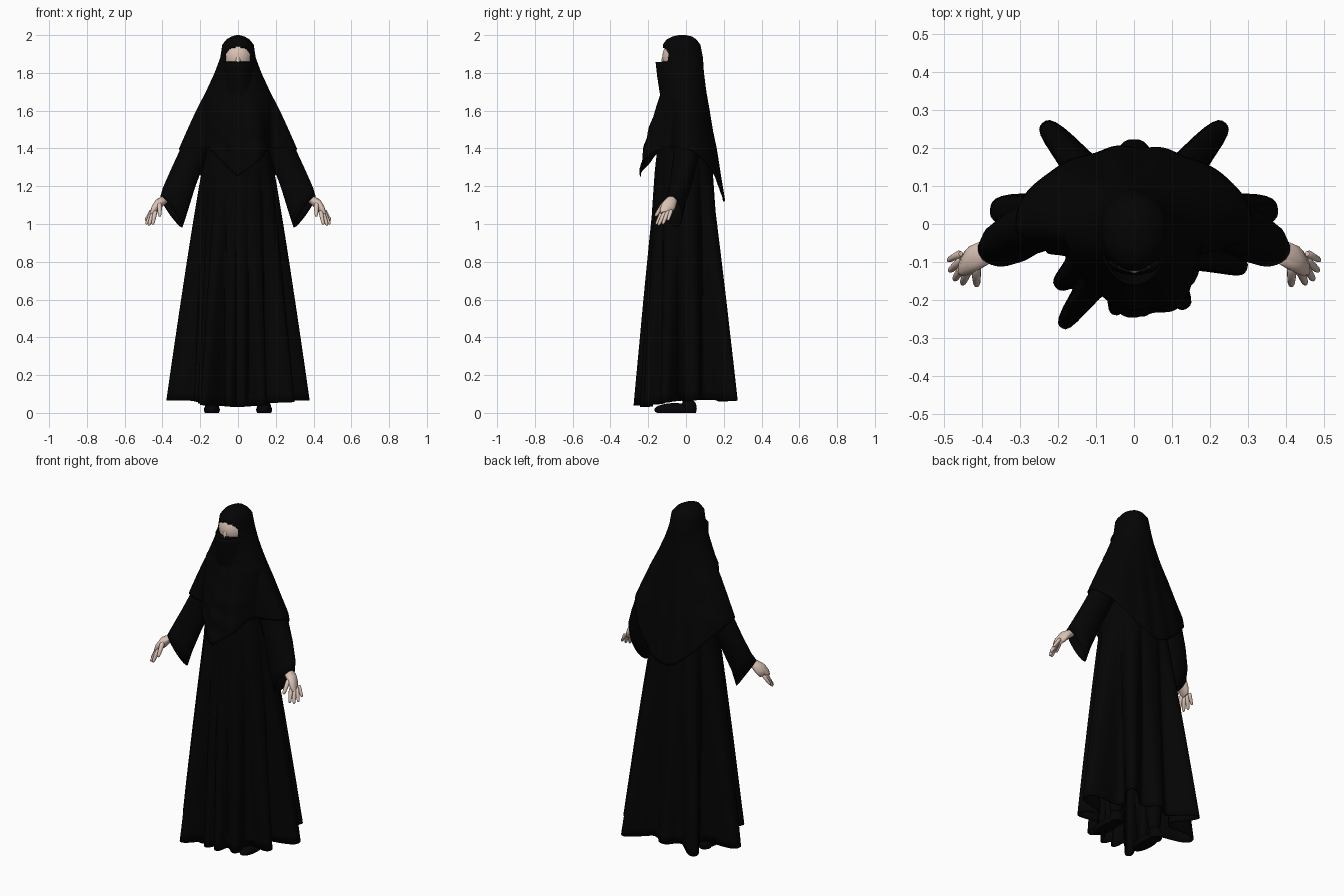
import bpy, bmesh, math
from mathutils import Vector

if "Cube" in bpy.data.objects:
    bpy.data.objects.remove(bpy.data.objects["Cube"])


def material(name, color):
    m = bpy.data.materials.new(name)
    m.use_nodes = True
    m.diffuse_color = (*color, 1)
    bsdf = m.node_tree.nodes["Principled BSDF"]
    bsdf.inputs["Base Color"].default_value = (*color, 1)
    bsdf.inputs["Roughness"].default_value = 0.9
    return m


BLACK = material("black cloth", (0.0012, 0.0012, 0.0012))
SHOE = material("black leather", (0.0015, 0.0014, 0.0014))
SKIN = material("fair skin", (0.7, 0.54, 0.46))


def finish(name, bm, mat, thick=0, angle=60):
    bmesh.ops.recalc_face_normals(bm, faces=bm.faces)
    mesh = bpy.data.meshes.new(name)
    bm.to_mesh(mesh)
    bm.free()
    ob = bpy.data.objects.new(name, mesh)
    bpy.context.collection.objects.link(ob)
    mesh.materials.append(mat)
    bpy.ops.object.select_all(action="DESELECT")
    ob.select_set(True)
    bpy.context.view_layer.objects.active = ob
    bpy.ops.object.shade_smooth_by_angle(angle=math.radians(angle))
    if thick:
        mod = ob.modifiers.new("thickness", "SOLIDIFY")
        mod.thickness = thick
        mod.offset = -1


def loft(bm, rings, closed=True, cap_start=True, cap_end=False):
    """Skin a list of point rings with quads."""
    rows = [[bm.verts.new(p) for p in ring] for ring in rings]
    n = len(rows[0])
    for a, b in zip(rows, rows[1:]):
        for i in range(n if closed else n - 1):
            j = (i + 1) % n
            bm.faces.new((a[i], a[j], b[j], b[i]))
    if cap_start:
        bm.faces.new(rows[0])
    if cap_end:
        bm.faces.new(rows[-1])


def oval(c, u, v, n=24):
    c, u, v = Vector(c), Vector(u), Vector(v)
    return [c + u * math.cos(2 * math.pi * i / n) + v * math.sin(2 * math.pi * i / n)
            for i in range(n)]


def ball(bm, center, size, seg=24):
    made = bmesh.ops.create_uvsphere(bm, u_segments=seg, v_segments=seg // 2, radius=1)["verts"]
    for v in made:
        v.co = Vector([v.co[k] * size[k] + center[k] for k in range(3)])


def table(rows, z):
    """Linear look-up in rows ordered by falling height."""
    for a, b in zip(rows, rows[1:]):
        if z >= b[0]:
            t = min(1, max(0, (a[0] - z) / (a[0] - b[0])))
            return [p + (q - p) * t for p, q in zip(a[1:], b[1:])]
    return rows[-1][1:]


def polar(a, b, ang, n=2):
    """Radius of a superellipse at an angle."""
    return (abs(math.cos(ang) / a) ** n + abs(math.sin(ang) / b) ** n) ** (-1 / n)


def bump(ang, deg, spread):
    """Bell curve around a direction, in degrees."""
    off = (math.degrees(ang) - deg + 180) % 360 - 180
    return math.exp(-.5 * abs(off / spread) ** 3)


# --- head cape: rows of half width, front depth, back depth ---
CAPE = [(2.0, .008, .03, .008), (1.993, .034, .06, .042), (1.978, .06, .092, .064),
        (1.95, .083, .112, .086), (1.88, .094, .118, .1), (1.8, .124, .12, .105),
        (1.7, .17, .122, .118), (1.6, .222, .152, .135), (1.5, .268, .187, .15),
        (1.4, .312, .212, .17), (1.27, .325, .232, .19), (1.12, .33, .235, .215)]
CY = -0.01


def cape_point(ang, z):
    w, front, back = table(CAPE, z)
    s = math.sin(ang)
    g = min(1, max(0, (1.75 - z) / .4))
    if s < 0:
        r = max(polar(min(w, .185), front, ang), polar(w, min(front, .085), ang))
        r += g * (.03 * bump(ang, 302, 13) - .015 * bump(ang, 240, 14))
        x = r * math.cos(ang)  # draped swags across the chest
        r += g * .004 * s * s * math.sin(55 * (z - 3 * (x - .03) ** 2 + .25 * x))
    else:
        r = polar(w, back, ang, 2 + .3 * g)
    r += g * .004 * math.sin(11 * ang + .8) * abs(s)
    return (r * math.cos(ang), CY + r * s, z)


def cape_hem(ang):
    s = math.sin(ang)
    if s > 0:
        return 1.4 - .28 * s ** 1.5
    return 1.4 - .15 * max(0, 1 - abs(math.cos(ang)) / .8)


N = 180
angles = [2 * math.pi * i / N for i in range(N)]
fixed = [2, 1.997, 1.993, 1.986, 1.978, 1.965, 1.95, 1.94, 1.932, 1.926, 1.92, 1.913, 1.905,
         1.885, 1.86, 1.83, 1.8]
rings = [[cape_point(a, z) for a in angles] for z in fixed]
for k in range(1, 31):
    rings.append([cape_point(a, 1.8 + (cape_hem(a) - 1.8) * k / 30) for a in angles])
bm = bmesh.new()
loft(bm, rings)
hole = []
for f in bm.faces:
    c = f.calc_center_median()
    rise = (c.z - 1.86) / .077
    if c.y < CY and 0 < rise < 1 and abs(c.x) < .066 * (1 - rise ** 4) ** .5:
        hole.append(f)
bmesh.ops.delete(bm, geom=hole, context="FACES")
finish("head_cape", bm, BLACK, .005)

# --- face veil hanging below the eyes ---
VEIL = [(1.858, .09, .146), (1.78, .096, .138), (1.68, .1, .123), (1.56, .1, .115)]
bm = bmesh.new()
rings = []
for k in range(13):
    z = 1.858 - k * .025
    w, d = table(VEIL, z)
    row = []
    for i in range(31):
        a = math.radians(-90 + (i - 15) * 3.5)
        r = polar(w, d, a) + .002 * math.sin(9 * a) * k / 12
        row.append((r * math.cos(a), CY + r * math.sin(a), z))
    rings.append(row)
loft(bm, rings, closed=False, cap_start=False)
finish("face_veil", bm, BLACK, .005)

# --- face with a soft nose bridge ---
bm = bmesh.new()
ball(bm, (0, -.02, 1.885), (.087, .105, .1), 40)
ball(bm, (0, -.116, 1.862), (.014, .014, .03), 16)
finish("face", bm, SKIN)

# --- gown: waist to hem, with deep hanging folds (degrees, radius, spread) ---
FOLDS = [(6, .378, 9), (48, .362, 7), (90, .23, 10), (132, .362, 7), (174, .378, 9),
         (197, .24, 4), (219, .265, 7), (235, .335, 6), (258, .25, 6), (276, .25, 6),
         (302, .265, 7), (338, .318, 7)]


def gown_point(ang, z):
    w, d = table([(1.62, .1, .08), (1.5, .16, .13), (1.3, .18, .15), (0, .2, .19)], z)
    f = max(0, (1.34 - z) / 1.28)
    r = polar(w, d, ang)
    r += f ** .9 * max((tip - .195) * bump(ang, deg, spread * (1.9 - .9 * f))
                       for deg, tip, spread in FOLDS)
    return (r * math.cos(ang), r * math.sin(ang) - .012 * (1 - f), z)


M = 240
bm = bmesh.new()
rings = []
for k in range(33):
    row = []
    for i in range(M):
        a = 2 * math.pi * i / M
        hem = .056 + .01 * math.cos(2 * a) + .014 * math.sin(a)
        row.append(gown_point(a, 1.62 + (hem - 1.62) * k / 32))
    rings.append(row)
loft(bm, rings)
finish("gown", bm, BLACK, .006)

# --- sleeves, hands, shoes on both sides ---
FINGERS = [("index", (.437, -.122, 1.07), (.452, -.158, .997), .0105),
           ("middle", (.447, -.109, 1.066), (.473, -.147, .992), .0108),
           ("ring", (.453, -.094, 1.068), (.486, -.124, .998), .0103),
           ("little", (.456, -.078, 1.073), (.49, -.096, 1.018), .0092),
           ("thumb", (.416, -.115, 1.11), (.414, -.163, 1.04), .0115)]


def tube(bm, a, b, r0, r1):
    """Rounded, tapering limb."""
    a, b = Vector(a), Vector(b)
    d = (b - a).normalized()
    u = d.cross(Vector((0, 1, 0))).normalized()
    v = d.cross(u)
    steps = [(0, .6), (.12, 1), (.5, 1), (.85, .95), (.96, .7), (1, .25)]
    loft(bm, [oval(a.lerp(b, t), u * (r0 + (r1 - r0) * t) * s, v * (r0 + (r1 - r0) * t) * s, 12)
              for t, s in steps], cap_end=True)


for side, label in ((1, "left"), (-1, "right")):
    def flip(bm):
        for v in bm.verts:
            v.co.x *= side

    bm = bmesh.new()
    loft(bm, [oval((.12, .01, 1.6), (.05, 0, .04), (0, .05, 0)),
              oval((.185, .01, 1.48), (.06, 0, .035), (0, .07, 0)),
              oval((.242, 0, 1.36), (.064, 0, .035), (.01, .068, 0)),
              oval((.292, -.022, 1.24), (.064, 0, .045), (.014, .06, 0)),
              oval((.332, -.05, 1.13), (.064, 0, .062), (.018, .052, 0)),
              oval((.352, -.066, 1.065), (.056, -.014, .083), (.02, .044, 0))])
    flip(bm)
    finish(label + "_sleeve", bm, BLACK, .004)

    bm = bmesh.new()
    tube(bm, (.34, -.062, 1.17), (.42, -.088, 1.108), .02, .02)
    loft(bm, [oval((.385, -.078, 1.132), (.016, 0, .014), (-.004, .03, 0), 16),
              oval((.416, -.088, 1.112), (.02, 0, .016), (-.008, .04, .004), 16),
              oval((.437, -.097, 1.082), (.018, 0, .012), (-.01, .041, .004), 16),
              oval((.45, -.102, 1.06), (.011, 0, .008), (-.009, .033, .004), 16)],
         cap_end=True)
    for name, a, b, r in FINGERS:
        tube(bm, a, b, r * 1.2, r * .8)
    flip(bm)
    finish(label + "_hand", bm, SKIN)

    bm = bmesh.new()
    ball(bm, (.138, -.06, .016), (.042, .108, .036))
    ball(bm, (.138, .015, .025), (.038, .042, .05))
    for v in bm.verts:
        v.co.z = max(v.co.z, 0)
    flip(bm)
    finish(label + "_shoe", bm, SHOE, angle=45)

    bm = bmesh.new()
    tube(bm, (.1, 0, .75), (.138, .01, .03), .07, .04)
    flip(bm)
    finish(label + "_trouser_leg", bm, BLACK)
